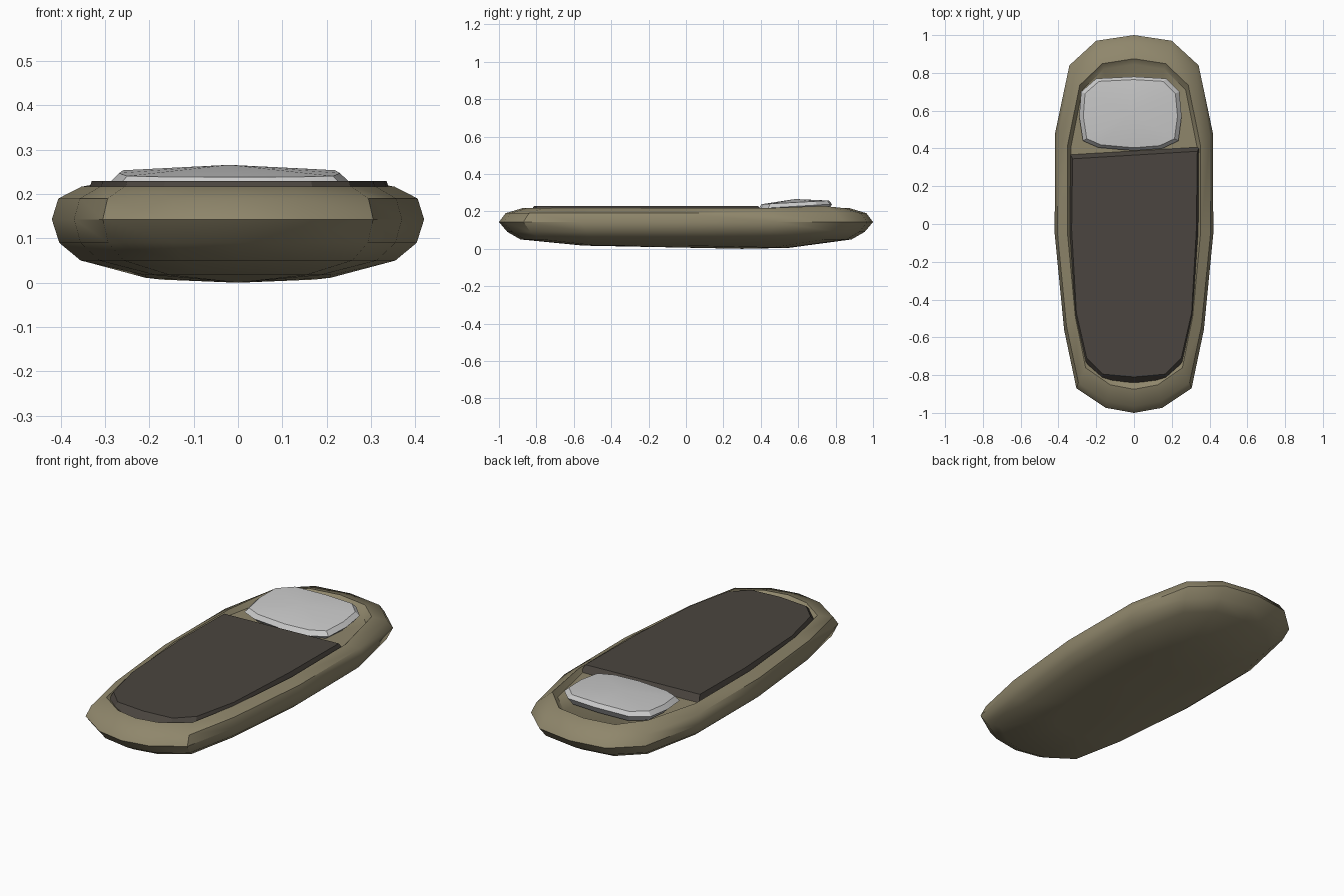
import bpy, bmesh, math

if "Cube" in bpy.data.objects:
    bpy.data.objects.remove(bpy.data.objects["Cube"])


def material(name, color):
    m = bpy.data.materials.new(name)
    m.diffuse_color = (*color, 1)
    m.use_nodes = True
    m.node_tree.nodes["Principled BSDF"].inputs["Base Color"].default_value = m.diffuse_color
    return m


def mirrored(half):
    """Closed outline from a half outline running head to foot along +x."""
    return half + [(-x, y) for x, y in reversed(half[1:-1])]


def loft(name, rings, mat=None, bottom=None, top=None, angle=35):
    """Bridge vertex rings, bottom to top; cap each end with a fan or a flat face."""
    bm = bmesh.new()
    vr = [[bm.verts.new(p) for p in ring] for ring in rings]
    n = len(vr[0])
    for a, b in zip(vr, vr[1:]):
        for i in range(n):
            j = (i + 1) % n
            bm.faces.new((a[i], a[j], b[j], b[i]))
    for ring, tip in ((vr[0], bottom), (vr[-1], top)):
        if tip:
            c = bm.verts.new(tip)
            for i in range(n):
                bm.faces.new((ring[i], ring[(i + 1) % n], c))
        else:
            bm.faces.new(ring)
    bmesh.ops.recalc_face_normals(bm, faces=bm.faces)
    me = bpy.data.meshes.new(name)
    bm.to_mesh(me)
    bm.free()
    ob = bpy.data.objects.new(name, me)
    bpy.context.collection.objects.link(ob)
    if mat:
        me.materials.append(mat)
    bpy.ops.object.select_all(action='DESELECT')
    ob.select_set(True)
    bpy.context.view_layer.objects.active = ob
    bpy.ops.object.shade_smooth_by_angle(angle=math.radians(angle))
    return ob


olive = material("olive_cloth", (0.275, 0.24, 0.148))
dark = material("dark_lining", (0.07, 0.06, 0.05))

# Padded bag body: scaled outline rings from the belly, over the rim, into the recess
outline = mirrored([(0, 1), (0.2, 0.97), (0.342, 0.84), (0.418, 0.48), (0.42, -0.05),
                    (0.37, -0.56), (0.305, -0.87), (0.15, -0.973), (0, -1)])
profile = [(0.50, 0.55, 0.017), (0.845, 0.885, 0.05), (0.96, 0.955, 0.09), (1, 1, 0.143),
           (0.965, 0.965, 0.19), (0.84, 0.875, 0.217), (0.80, 0.845, 0.195)]


def body_ring(sx, sy, z):
    tilt = 0.012 if z < 0.03 else 0
    return [(x * sx, y * sy, z - tilt * max(0, y)
             + (0.012 if z > 0.21 and 0.8 < y < 0.9 else 0)) for x, y in outline]


loft("sleeping_bag_body", [body_ring(*p) for p in profile], olive,
     bottom=(0, 0.3, 0.0), top=(0, 0.1, 0.195), angle=40)

# Dark cover flap with a slightly skewed head edge and sloped border
half = [(0.33, -0.03), (0.305, -0.47), (0.25, -0.71), (0.165, -0.795), (0, -0.81)]
flap = [(0.335, 0.385)] + half + [(-x, y) for x, y in reversed(half[:-1])] + [(-0.325, 0.345)]
lower = [(x * 1.04, y * 1.043 if y < 0 else y + 0.025, 0.19) for x, y in flap]
upper = [(x, y, 0.23) for x, y in flap]
loft("cover_flap", [lower, upper], dark, angle=25)

# Pillow, tipped up toward the head end
pillow = [(-0.28, 0.70), (-0.2, 0.77), (0, 0.78), (0.17, 0.77), (0.24, 0.70), (0.252, 0.57),
          (0.235, 0.44), (0.15, 0.4), (0, 0.388), (-0.19, 0.405), (-0.27, 0.44), (-0.29, 0.57)]


def pillow_ring(s, z, slope):
    return [(-0.02 + (x + 0.02) * s, 0.585 + (y - 0.585) * s, z + slope * (y - 0.585))
            for x, y in pillow]


loft("pillow", [pillow_ring(0.9, 0.2, 0.02), pillow_ring(1, 0.227, 0.06),
                pillow_ring(0.92, 0.248, 0.05)],
     bottom=(-0.02, 0.585, 0.195), top=(-0.02, 0.585, 0.266), angle=25)
